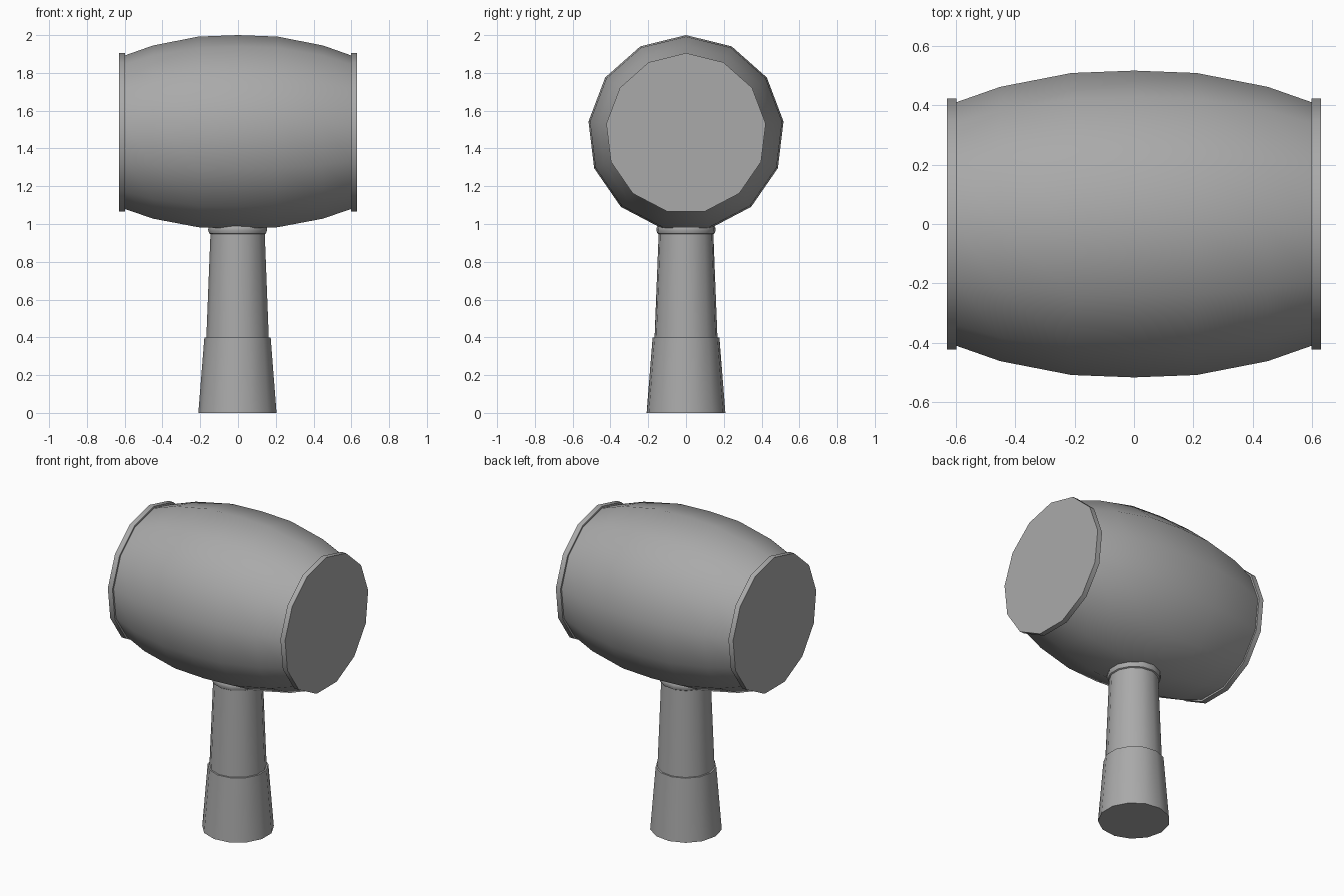
import bpy
import math
from mathutils import Matrix

cube = bpy.data.objects.get("Cube")
if cube:
    bpy.data.objects.remove(cube, do_unlink=True)

SIDES = 13
HEAD_Z = 1.48

grey = bpy.data.materials.new("plain grey")
grey.use_nodes = True
colour = (0.4, 0.4, 0.4, 1)
grey.diffuse_color = colour
grey.node_tree.nodes["Principled BSDF"].inputs["Base Color"].default_value = colour


def lathe(name, profile, matrix=Matrix()):
    """Closed solid turned around z from (radius, height) points, first vertex on -x."""
    verts, faces = [], []
    for r, h in profile:
        for i in range(SIDES):
            a = math.pi + math.tau * i / SIDES
            verts.append((r * math.cos(a), r * math.sin(a), h))
    for k in range(len(profile) - 1):
        for i in range(SIDES):
            j = (i + 1) % SIDES
            low, high = k * SIDES, (k + 1) * SIDES
            faces.append((low + i, low + j, high + j, high + i))
    faces.append(tuple(reversed(range(SIDES))))
    faces.append(tuple(range(len(verts) - SIDES, len(verts))))
    mesh = bpy.data.meshes.new(name)
    mesh.from_pydata(verts, [], faces)
    mesh.transform(matrix)
    mesh.materials.append(grey)
    obj = bpy.data.objects.new(name, mesh)
    bpy.context.collection.objects.link(obj)
    bpy.ops.object.select_all(action='DESELECT')
    obj.select_set(True)
    bpy.context.view_layer.objects.active = obj
    bpy.ops.object.shade_smooth_by_angle(angle=math.radians(35))
    return obj


# Lay the head along x, with a corner of the polygon on top
lay_down = Matrix.Translation((0, 0, HEAD_Z)) @ Matrix.Rotation(math.pi / 2, 4, 'Y')

# Barrel-shaped head
half = [(0.52, 0), (0.512, 0.21), (0.465, 0.45), (0.412, 0.6)]
barrel = [(r, -h) for r, h in reversed(half[1:])] + half
lathe("barrel_head", barrel, lay_down)

# Striking plates on both ends
for name, start in (("left_end_plate", 0.597), ("right_end_plate", -0.63)):
    lathe(name, [(0.425, start), (0.425, start + 0.033)], lay_down)

# Handle: thick grip, slimmer shaft, rounded collar under the head
lathe("grip", [(0.21, 0), (0.178, 0.4)])
lathe("shaft", [(0.168, 0.39), (0.145, 0.97)])
lathe("collar", [(0.142, 0.944), (0.153, 0.951), (0.158, 0.966),
                 (0.157, 0.98), (0.15, 0.995), (0.14, 1.03)])
